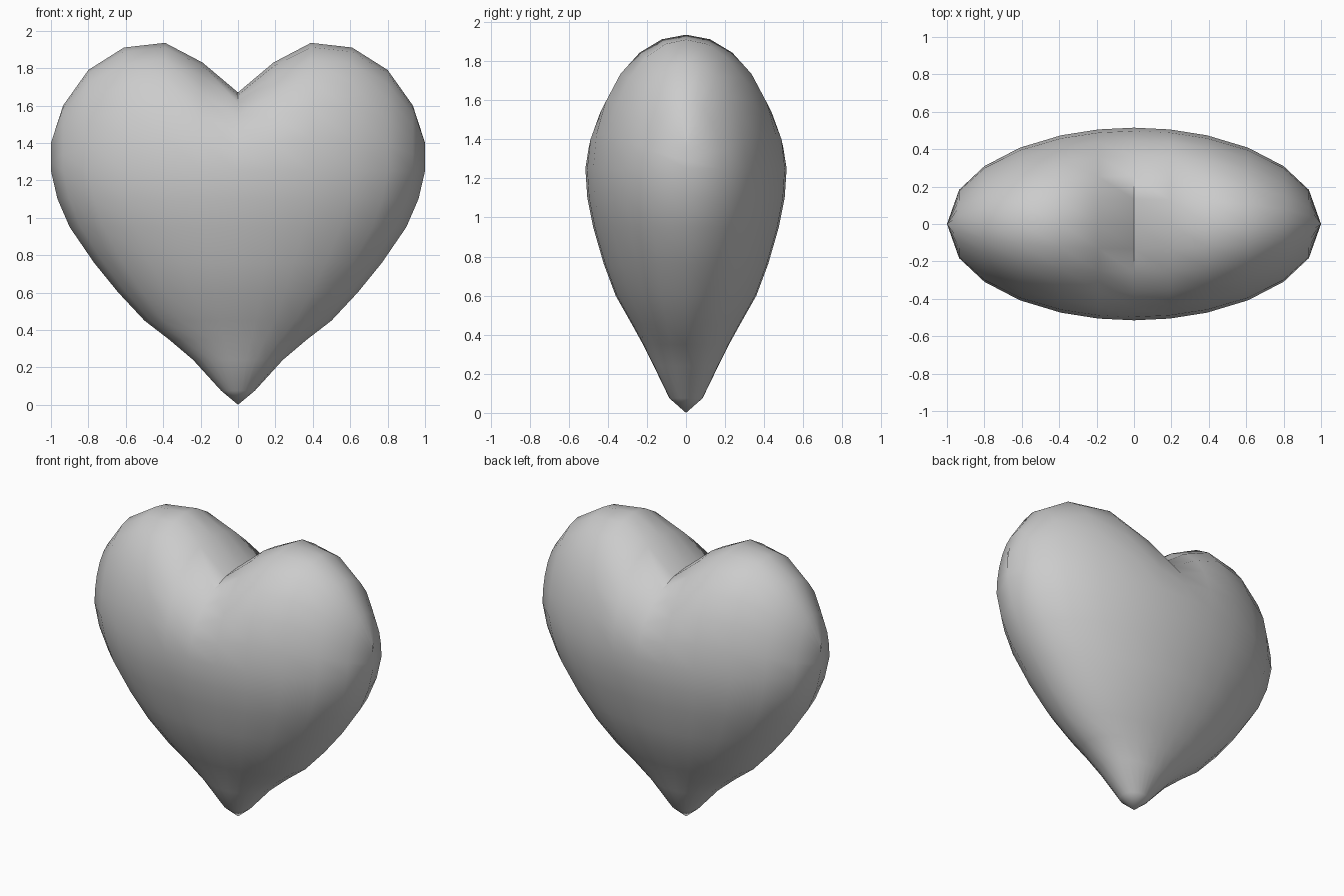
import bpy, bmesh, math

if "Cube" in bpy.data.objects:
    bpy.data.objects.remove(bpy.data.objects["Cube"])

# Lower body: (height, half width, half depth) of elliptical rings
LOWER = [(0.075, 0.09, 0.085), (0.24, 0.24, 0.165), (0.35, 0.37, 0.22),
         (0.45, 0.50, 0.275), (0.60, 0.64, 0.36), (0.76, 0.77, 0.42),
         (0.95, 0.90, 0.475), (1.10, 0.965, 0.505), (1.25, 1.0, 0.515)]
# Upper outline of one lobe: (x, top height), from outer side to cleft
LOBE = [(1.0, 1.40), (0.935, 1.60), (0.80, 1.79), (0.61, 1.91),
        (0.39, 1.935), (0.19, 1.83), (0.0, 1.67)]
SEAM, DEPTH, STEPS = 1.25, 0.515, 6

# Columns around the body: (unit x, unit y, top height)
half = LOBE + [(-x, t) for x, t in LOBE[-2::-1]]
columns = [(x, -math.sqrt(1 - x * x), t) for x, t in half]
columns += [(x, -y, t) for x, y, t in columns[-2:0:-1]]

bm = bmesh.new()
rings = []
for z, w, d in LOWER:
    rings.append([bm.verts.new((w * x, d * y, z)) for x, y, t in columns])
# Lobes: each column curves up and inward to the outline
for k in range(1, STEPS + 1):
    a = math.pi / 2 * k / STEPS
    rings.append([bm.verts.new((x, DEPTH * y * math.cos(a),
                                SEAM + (t - SEAM) * math.sin(a)))
                  for x, y, t in columns])

n = len(columns)
tip = bm.verts.new((0, 0, 0))
for i in range(n):
    j = (i + 1) % n
    bm.faces.new((tip, rings[0][j], rings[0][i]))
    for lo, hi in zip(rings, rings[1:]):
        bm.faces.new((lo[i], lo[j], hi[j], hi[i]))

# Join front and back along the top outline
bmesh.ops.remove_doubles(bm, verts=bm.verts, dist=0.0005)
bmesh.ops.recalc_face_normals(bm, faces=bm.faces)

mesh = bpy.data.meshes.new("heart")
bm.to_mesh(mesh)
bm.free()
heart = bpy.data.objects.new("heart", mesh)
bpy.context.collection.objects.link(heart)
bpy.context.view_layer.objects.active = heart
heart.select_set(True)
bpy.ops.object.shade_smooth_by_angle(angle=math.radians(60))
